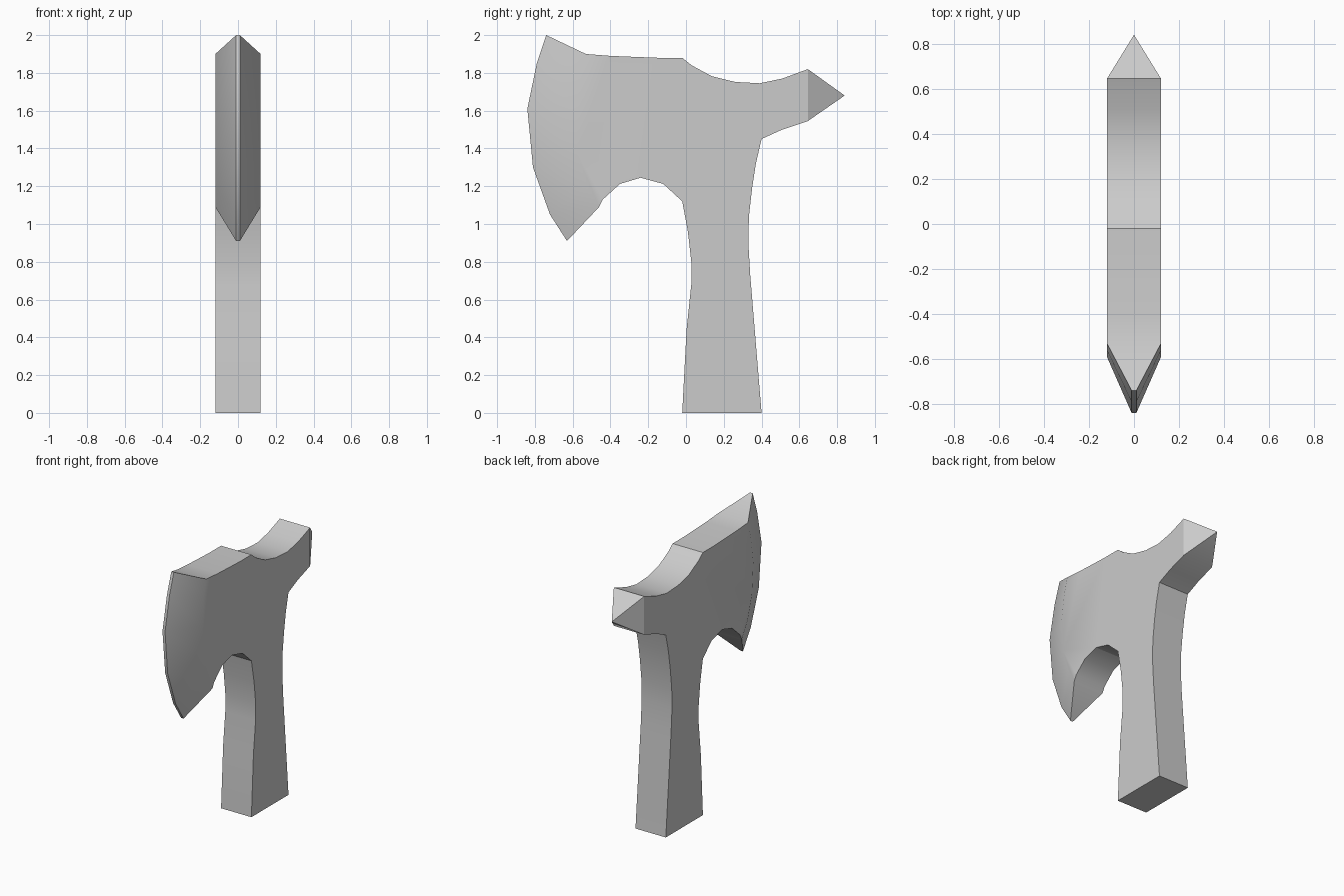
import bpy, bmesh, math

if "Cube" in bpy.data.objects:
    bpy.data.objects.remove(bpy.data.objects["Cube"])

HALF, EDGE = 0.12, 0.01   # half thickness of the body and of the cutting edge

# Side outlines as (y, z): body from top of blade root round to bottom of blade root
body = [(-.53, 1.90), (-.40, 1.89), (-.28, 1.885), (-.15, 1.88), (-.02, 1.88), (.03, 1.84),
        (.135, 1.783), (.26, 1.752), (.39, 1.745), (.51, 1.77), (.645, 1.82),
        (.645, 1.545), (.51, 1.50), (.40, 1.45), (.37, 1.32), (.35, 1.19), (.333, 1.04),
        (.33, .90), (.34, .73), (.40, 0), (-.02, 0), (.003, .44), (.028, .68),
        (.028, .80), (.01, .96), (-.02, 1.12), (-.12, 1.212), (-.24, 1.245),
        (-.35, 1.212), (-.44, 1.13), (-.46, 1.09)]
root = [(-.525, 1.20), (-.575, 1.37), (-.59, 1.59), (-.56, 1.79)]   # start of the bevel
edge = [(-.63, .91), (-.72, 1.05), (-.81, 1.30), (-.84, 1.61), (-.79, 1.85), (-.74, 2.0)]
SPIKE = 10                # body segment that carries the spike

bm = bmesh.new()


def line(points, x):
    return [bm.verts.new((x, y, z)) for y, z in points]


def strip(a, b, skip=()):
    for i in range(len(a) - 1):
        if i not in skip:
            bm.faces.new((a[i], a[i + 1], b[i + 1], b[i]))


# Flat sides and bevels of the blade, mirrored on both sides
rims, cuts = [], []
for s in (-1, 1):
    outline = line(body + root, s * HALF)
    cut = line(edge, s * EDGE)
    bm.faces.new(outline)
    strip(outline[len(body) - 1:] + outline[:1], cut)
    rims.append(outline[:len(body)])
    cuts.append(cut)

# Rim of handle and head, cutting edge, blade end caps
strip(rims[0], rims[1], skip=(SPIKE,))
strip(cuts[0], cuts[1])
for r, c in ((0, -1), (-1, 0)):
    bm.faces.new((rims[0][r], rims[1][r], cuts[1][c], cuts[0][c]))

# Rear spike
tip = bm.verts.new((0, .84, 1.68))
a, b = rims[0][SPIKE:SPIKE + 2]
d, c = rims[1][SPIKE:SPIKE + 2]
for p, q in ((a, b), (b, c), (c, d), (d, a)):
    bm.faces.new((p, q, tip))

bmesh.ops.recalc_face_normals(bm, faces=bm.faces)
mesh = bpy.data.meshes.new("axe")
bm.to_mesh(mesh)
bm.free()
axe = bpy.data.objects.new("axe", mesh)
bpy.context.collection.objects.link(axe)
bpy.context.view_layer.objects.active = axe
axe.select_set(True)
bpy.ops.object.shade_smooth_by_angle(angle=math.radians(30))
